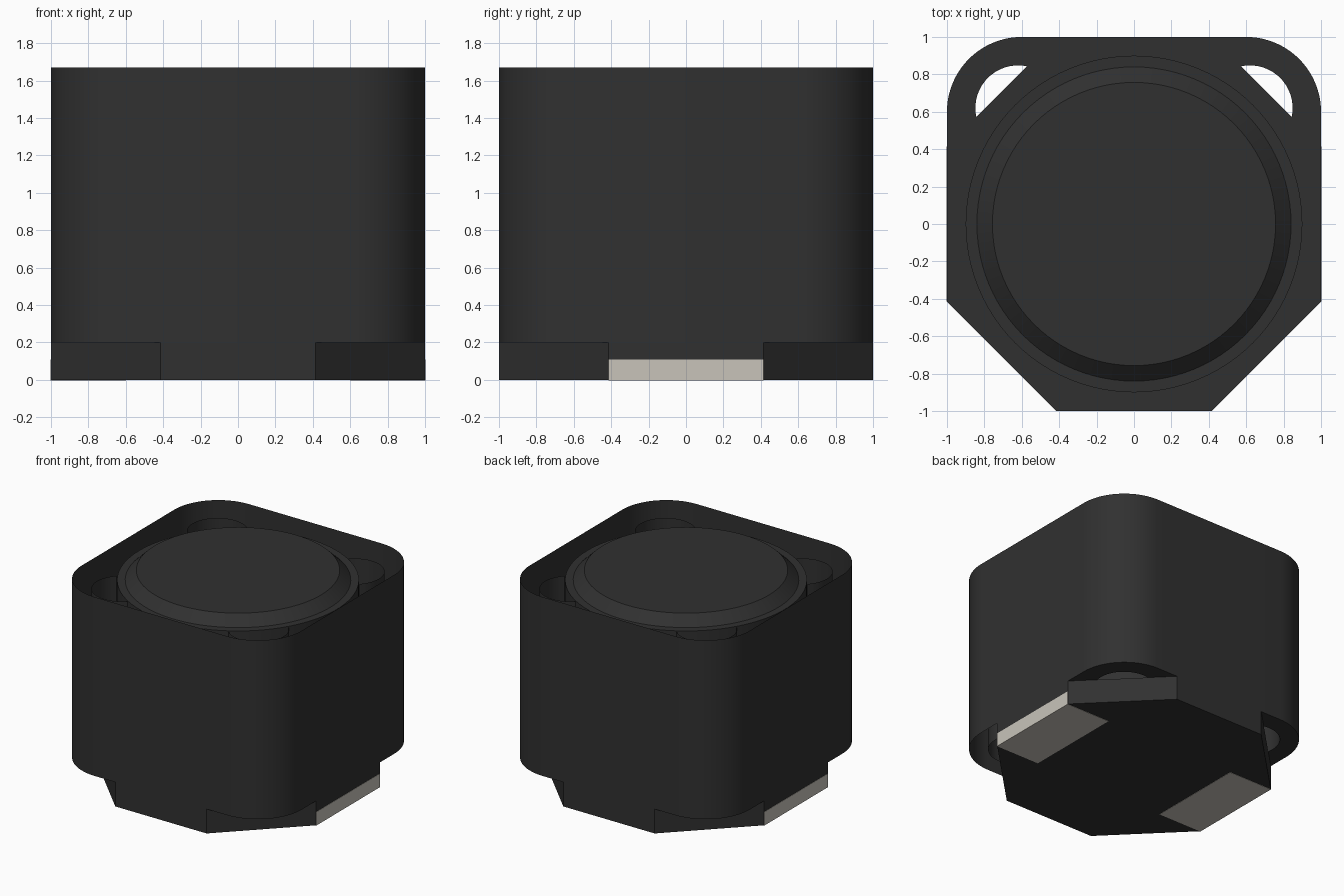
import bpy, bmesh
from math import cos, sin, pi, radians, asin

cube = bpy.data.objects.get("Cube")
if cube:
    bpy.data.objects.remove(cube, do_unlink=True)


def material(name, rgb):
    m = bpy.data.materials.new(name)
    m.use_nodes = True
    m.diffuse_color = (*rgb, 1)
    m.node_tree.nodes["Principled BSDF"].inputs["Base Color"].default_value = (*rgb, 1)
    return m


dark = material("dark ferrite", (0.03, 0.03, 0.03))
metal = material("tinned metal", (0.58, 0.55, 0.49))

FLAT = 0.415      # half length of the octagon sides
BASE = 0.2        # height of the base
RIM = 1.59        # height of the inner sleeve
TOP = 1.67
ROUND = 0.4       # corner radius of the shell
POCKET = 0.228    # radius of the corner pockets
CENTRE = 0.62     # pocket centre on x and y


def arc(cx, cy, r, start, end, steps):
    return [(cx + r * cos(start + (end - start) * i / steps),
             cy + r * sin(start + (end - start) * i / steps)) for i in range(steps + 1)]


def finish(name, bm, mat, smooth=False):
    mesh = bpy.data.meshes.new(name)
    bm.to_mesh(mesh)
    bm.free()
    mesh.materials.append(mat)
    obj = bpy.data.objects.new(name, mesh)
    bpy.context.collection.objects.link(obj)
    if smooth:
        bpy.ops.object.select_all(action="DESELECT")
        obj.select_set(True)
        bpy.context.view_layer.objects.active = obj
        bpy.ops.object.shade_smooth_by_angle(angle=radians(30))
    return obj


def extrude(name, outline, z0, z1, mat, caps=False, closed=True, smooth=False):
    """Raise an outline into a wall, with optional end caps."""
    bm = bmesh.new()
    low = [bm.verts.new((x, y, z0)) for x, y in outline]
    high = [bm.verts.new((x, y, z1)) for x, y in outline]
    n = len(outline)
    for i in range(n if closed else n - 1):
        j = (i + 1) % n
        bm.faces.new((low[i], low[j], high[j], high[i]))
    if caps:
        bm.faces.new(low[::-1])
        bm.faces.new(high)
    return finish(name, bm, mat, smooth)


# Octagonal base
octagon = [(1, -FLAT), (1, FLAT), (FLAT, 1), (-FLAT, 1),
           (-1, FLAT), (-1, -FLAT), (-FLAT, -1), (FLAT, -1)]
extrude("base", octagon, 0, BASE, dark, caps=True)

# Rounded outer shell, open at the top
shell = []
for k, (sx, sy) in enumerate([(1, 1), (-1, 1), (-1, -1), (1, -1)]):
    c = 1 - ROUND
    shell += arc(sx * c, sy * c, ROUND, k * pi / 2, (k + 1) * pi / 2, 20)
extrude("outer_shell", shell, BASE, TOP, dark, smooth=True)

# Corner pocket walls around the sleeve
for k, side in enumerate(["back_left", "back_right", "front_right", "front_left"]):
    mid = pi / 4 + k * pi / 2
    r = CENTRE * 2 ** 0.5
    wall = arc(r * cos(mid), r * sin(mid), POCKET, mid - pi / 2, mid + pi / 2, 20)
    extrude(side + "_pocket", wall, BASE, RIM, dark, closed=False, smooth=True)

# Pierced floors under the two back corners
reach = (1 + FLAT) / 2 ** 0.5 - CENTRE * 2 ** 0.5
lean = asin(reach / POCKET)
rim = arc(1 - ROUND, 1 - ROUND, ROUND, 0, pi / 2, 20)
hole = arc(CENTRE, CENTRE, POCKET, 3 * pi / 4 - lean, lean - pi / 4, 20)
floor = [(1, FLAT)] + rim + [(FLAT, 1)] + hole
for name, sx in (("back_left_floor", 1), ("back_right_floor", -1)):
    bm = bmesh.new()
    verts = [bm.verts.new((sx * x, y, BASE)) for x, y in floor]
    bm.faces.new(verts[::-1] if sx > 0 else verts)
    finish(name, bm, dark)

# Core drum with its sleeve, step and bevelled top
bm = bmesh.new()
rings = []
for r, z in [(0.9, BASE), (0.9, RIM), (0.84, RIM), (0.757, TOP)]:
    rings.append([bm.verts.new((x, y, z)) for x, y in arc(0, 0, r, 0, 2 * pi, 96)[:-1]])
for a, b in zip(rings, rings[1:]):
    for i in range(len(a)):
        j = (i + 1) % len(a)
        bm.faces.new((a[i], a[j], b[j], b[i]))
bm.faces.new(rings[-1])
finish("core_drum", bm, dark, smooth=True)

# Metal terminals wrapped under the two sides
for name, s in (("left_terminal", 1), ("right_terminal", -1)):
    x0, x1 = sorted((0.6 * s, 1.002 * s))
    pad = [(x0, -FLAT), (x1, -FLAT), (x1, FLAT), (x0, FLAT)]
    extrude(name, pad, -0.002, 0.11, metal, caps=True)
